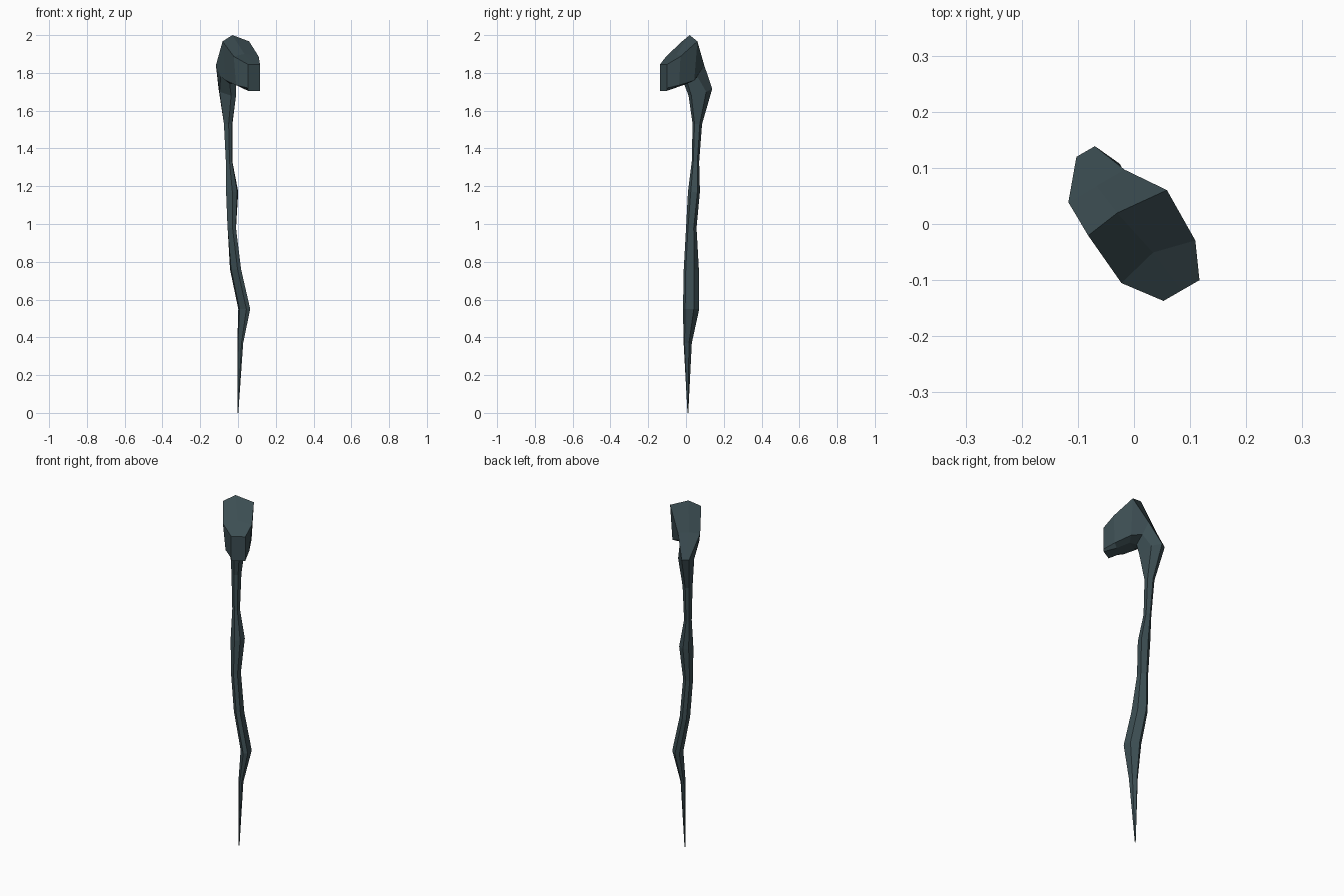
import bpy, bmesh
from mathutils import Vector

if "Cube" in bpy.data.objects:
    bpy.data.objects.remove(bpy.data.objects["Cube"])

# The hooked head points along F; S is its sideways axis
F = Vector((0.5, -0.866, 0))
S = Vector((0.866, 0.5, 0))

mat = bpy.data.materials.new("dark_slate")
mat.diffuse_color = (0.045, 0.075, 0.085, 1)
mat.use_nodes = True
mat.node_tree.nodes["Principled BSDF"].inputs["Base Color"].default_value = mat.diffuse_color


def ring(sc, ridge, outer, mid, inner):
    """Seven points: back ridge, then mirrored outer, mid and inner pairs (f, z, half width)."""
    pts = [F * ridge[0] + S * (sc + ridge[2]) + Vector((0, 0, ridge[1]))]
    half = (outer, mid, inner)
    pts += [F * f + S * (sc + w) + Vector((0, 0, z)) for f, z, w in half]
    pts += [F * f + S * (sc - w) + Vector((0, 0, z)) for f, z, w in reversed(half)]
    return pts


def shaft_ring(z, cx, cy, w, d):
    c = Vector((cx, cy, 0))
    f, s = c.dot(F), c.dot(S)
    return ring(s, (f - d, z, 0), (f - d, z, w * .4), (f, z, w), (f + d, z, w * .4))


def loft(name, rings, cap_start=False, cap_end=False):
    bm = bmesh.new()
    loops = [[bm.verts.new(p) for p in r] for r in rings]
    n = len(loops[0])
    for a, b in zip(loops, loops[1:]):
        for i in range(n):
            j = (i + 1) % n
            bm.faces.new((a[i], a[j], b[j], b[i]))
    if cap_start:
        bm.faces.new(loops[0])
    if cap_end:
        bm.faces.new(loops[-1])
    bmesh.ops.recalc_face_normals(bm, faces=bm.faces)
    # outward check by signed volume
    if bm.calc_volume(signed=True) < 0:
        bmesh.ops.reverse_faces(bm, faces=bm.faces)
    me = bpy.data.meshes.new(name)
    bm.to_mesh(me)
    bm.free()
    me.materials.append(mat)
    ob = bpy.data.objects.new(name, me)
    bpy.context.collection.objects.link(ob)
    return ob


# Neck ring shared by shaft and head
neck = ring(-.01, (-.155, 1.715, 0), (-.155, 1.715, .019), (-.105, 1.70, .042), (-.03, 1.68, .015))

# Crooked shaft: z, centre x, centre y, half width, half depth
shaft = [shaft_ring(*r) for r in (
    (0.00, 0.00, .010, .002, .002),
    (0.37, .012, .009, .013, .022),
    (0.55, .033, .027, .029, .043),
    (0.76, -.013, .028, .027, .040),
    (0.98, -.033, .028, .026, .026),
    (1.17, -.031, .042, .037, .028),
    (1.33, -.047, .050, .020, .018),
    (1.53, -.052, .060, .026, .023))]
loft("shaft", shaft + [neck], cap_start=True)

# Hooked head: elbow, crown, brow, blunt front
head = [
    neck,
    ring(-.024, (-.092, 1.845, 0), (-.092, 1.84, .058), (-.055, 1.78, .050), (-.012, 1.745, .02)),
    ring(0, (-.032, 2.00, -.016), (-.023, 1.967, .081), (-.01, 1.76, .070), (.012, 1.742, .03)),
    ring(.004, (.061, 1.90, 0), (.08, 1.887, .076), (.08, 1.735, .062), (.08, 1.722, .03)),
    ring(.014, (.145, 1.845, 0), (.145, 1.845, .037), (.145, 1.72, .037), (.145, 1.705, .036)),
]
loft("hooked_head", head, cap_end=True)
